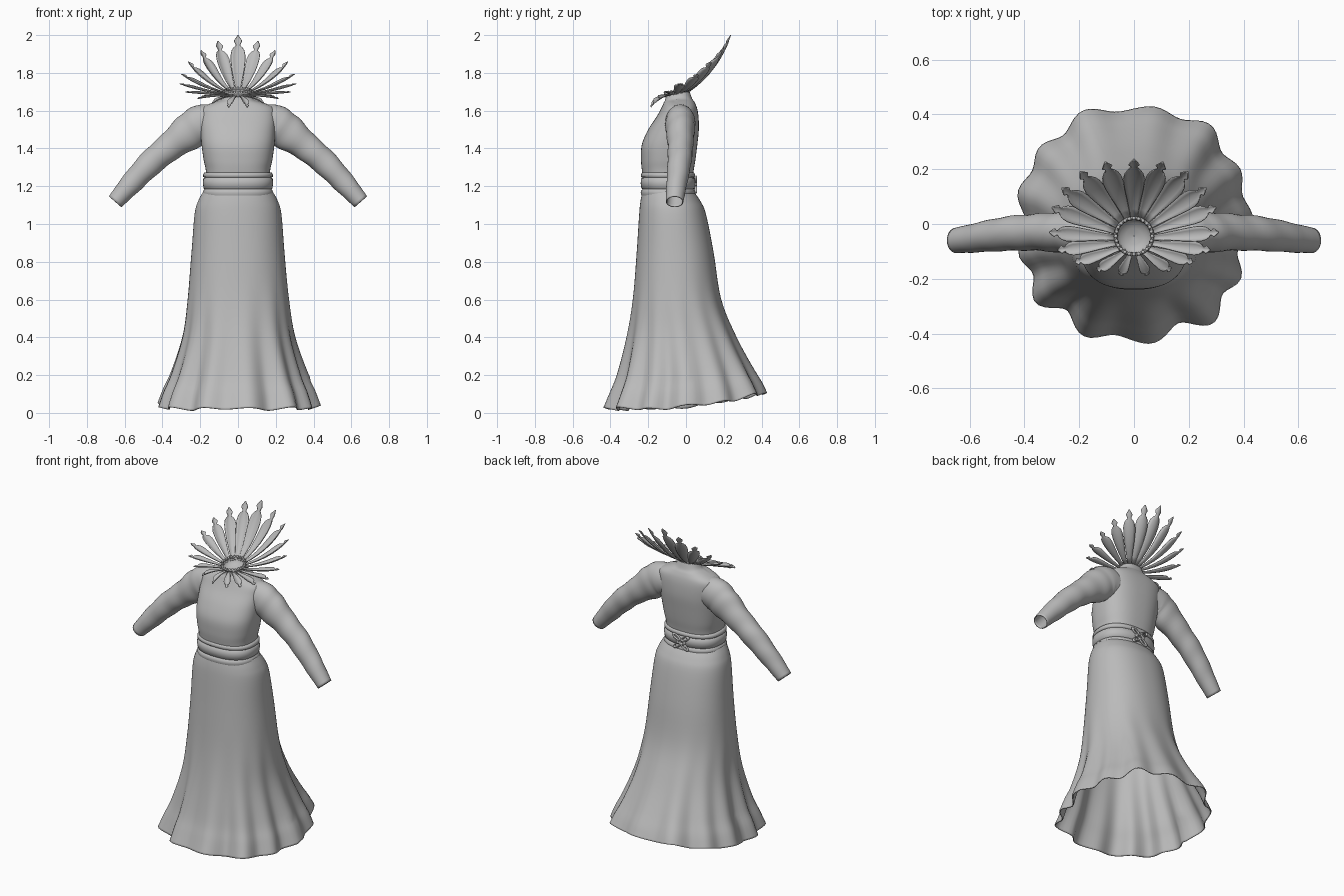
import bpy, math
from mathutils import Vector

cube = bpy.data.objects.get("Cube")
if cube:
    bpy.data.objects.remove(cube, do_unlink=True)

cloth = bpy.data.materials.new("grey cloth")
cloth.use_nodes = True
GREY = (0.5, 0.5, 0.5, 1)
cloth.diffuse_color = GREY
cloth.node_tree.nodes["Principled BSDF"].inputs["Base Color"].default_value = GREY


def finish(obj, thickness=0, angle=50):
    if not obj.data.materials:
        obj.data.materials.append(cloth)
    bpy.ops.object.select_all(action="DESELECT")
    obj.select_set(True)
    bpy.context.view_layer.objects.active = obj
    bpy.ops.object.shade_smooth_by_angle(angle=math.radians(angle))
    if thickness:
        mod = obj.modifiers.new("thickness", "SOLIDIFY")
        mod.thickness = thickness
    return obj


def grid(name, rows, closed=True, thickness=0, angle=50):
    """Skin a list of equally long point rows."""
    n = len(rows[0])
    faces = []
    for r in range(len(rows) - 1):
        for i in range(n if closed else n - 1):
            j = (i + 1) % n
            faces.append((r * n + i, r * n + j, (r + 1) * n + j, (r + 1) * n + i))
    mesh = bpy.data.meshes.new(name)
    mesh.from_pydata([p for row in rows for p in row], [], faces)
    obj = bpy.data.objects.new(name, mesh)
    bpy.context.collection.objects.link(obj)
    return finish(obj, thickness, angle)


def smooth_keys(keys, steps):
    """Catmull-Rom interpolation between key tuples."""
    out = []
    for k in range(len(keys) - 1):
        a, b = keys[max(k - 1, 0)], keys[k]
        c, d = keys[k + 1], keys[min(k + 2, len(keys) - 1)]
        for s in range(steps):
            t = s / steps
            out.append([0.5 * (2 * q + (r - p) * t + (2 * p - 5 * q + 4 * r - u) * t ** 2
                        + (3 * q - p - 3 * r + u) * t ** 3) for p, q, r, u in zip(a, b, c, d)])
    return out + [list(keys[-1])]


def ring(z, half, front, back, n=64, power=0.9):
    """Rounded outline around the body, given its half width and depth range."""
    pts = []
    for i in range(n):
        a = math.tau * i / n
        c, s = math.cos(a), math.sin(a)
        x = half * math.copysign(abs(c) ** power, c)
        y = (front + back) / 2 + (back - front) / 2 * math.copysign(abs(s) ** power, s)
        pts.append(Vector((x, y, z)))
    return pts


# Skirt: flared, with folds that deepen towards a hem raised at the back
rows = []
for z, half, front, back in smooth_keys([
        (0.02, 0.41, -0.415, 0.42), (0.1, 0.385, -0.385, 0.39), (0.2, 0.345, -0.35, 0.345),
        (0.4, 0.288, -0.305, 0.255), (0.6, 0.262, -0.275, 0.18), (0.85, 0.24, -0.255, 0.14),
        (1.05, 0.224, -0.242, 0.1), (1.12, 0.205, -0.235, 0.07), (1.17, 0.178, -0.225, 0.035)], 5):
    row = ring(z, half, front, back, 128)
    low = max(0, 1 - z / 0.8) ** 2
    for i, p in enumerate(row):
        a = math.tau * i / len(row)
        wave = math.cos(13 * a + 0.8 * math.sin(2 * a)) + 0.5 * math.sin(7 * a + 1)
        depth = 0.016 if p.y > 0 else 0.024
        out = Vector((math.cos(a), math.sin(a), 0))
        p += out * wave * depth * low
        t = min(1, max(0, (p.y + 0.25) / 0.65))
        p.z += low * (0.085 * t * t + 0.007 * wave)
    rows.append(row)
grid("skirt", rows, thickness=-0.006)

# Bodice: fuller bust, straight back, sloping shoulders and short neck
rows = [ring(*k, power=0.8) for k in smooth_keys([
    (1.2, 0.168, -0.22, 0.03), (1.28, 0.17, -0.233, 0.04), (1.34, 0.182, -0.238, 0.05),
    (1.42, 0.193, -0.234, 0.06), (1.5, 0.198, -0.2, 0.068), (1.57, 0.2, -0.155, 0.066),
    (1.615, 0.19, -0.13, 0.058), (1.645, 0.13, -0.117, 0.045), (1.665, 0.085, -0.11, 0.032),
    (1.7, 0.068, -0.105, 0.02)], 5)]
for row in rows:
    for p in row:
        p.z -= 0.25 * max(0, p.z - 1.64) * (1 if p.y < -0.05 else 0)
grid("bodice", rows)

# Belt: wide sash with a rolled edge above and below
grid("belt", [ring(z, 0.176 + o, -0.23 - o, 0.04 + o, power=0.85) for z, o in (
    (1.15, -0.01), (1.152, 0.006), (1.165, 0.01), (1.18, 0.006), (1.184, 0.0), (1.188, 0.006),
    (1.215, 0.01), (1.24, 0.008), (1.245, 0.001), (1.25, 0.008), (1.262, 0.008),
    (1.272, 0.003), (1.274, -0.015))], angle=60)

# Knot at the back of the belt
for k, (x, z, tilt) in enumerate([(-0.03, 1.235, 0.5), (0.03, 1.235, -0.5), (0, 1.21, 0),
                                  (-0.025, 1.185, -0.6), (0.025, 1.185, 0.6)]):
    bpy.ops.mesh.primitive_torus_add(location=(x, 0.052, z), rotation=(math.pi / 2, tilt, 0),
                                     major_radius=0.018, minor_radius=0.007,
                                     major_segments=20, minor_segments=8)
    loop = bpy.context.object
    loop.name = "belt_knot_%d" % (k + 1)
    loop.scale = (1.4, 0.6, 1)
    finish(loop)

# Sleeves: bent tubes, softly creased, open at the wrist
path = smooth_keys([
    (0.13, -0.03, 1.535, 0.085, 0.07), (0.19, -0.03, 1.532, 0.095, 0.075),
    (0.26, -0.03, 1.487, 0.092, 0.07), (0.36, -0.03, 1.41, 0.07, 0.062),
    (0.46, -0.035, 1.325, 0.063, 0.058), (0.56, -0.048, 1.22, 0.053, 0.05),
    (0.65, -0.06, 1.118, 0.039, 0.041)], 6)
for side, name in ((1, "left_sleeve"), (-1, "right_sleeve")):
    rows = []
    for k, (x, y, z, r, depth) in enumerate(path):
        a, b = path[max(k - 1, 0)], path[min(k + 1, len(path) - 1)]
        d = Vector((b[0] - a[0], 0, b[2] - a[2])).normalized()
        up = Vector((-d.z, 0, d.x))
        row = []
        for i in range(32):
            t = math.tau * i / 32
            crease = 1 + 0.025 * math.sin(k * 1.1 + 2 * math.sin(t)) * (6 < k < 33)
            p = Vector((x, y, z)) + up * r * crease * math.cos(t)
            p.y += depth * crease * math.sin(t)
            row.append((p.x * side, p.y, p.z))
        rows.append(row if side > 0 else row[::-1])
    grid(name, rows, thickness=0.005)

# Collar petals: cupped, narrow at the root, with a small spade-shaped point
outline = [(0, 0.3), (0.15, 0.42), (0.3, 0.62), (0.45, 0.83), (0.6, 0.98), (0.7, 1), (0.78, 0.85),
           (0.83, 0.55), (0.85, 0.28), (0.88, 0.3), (0.91, 0.5), (0.93, 0.48), (0.97, 0.2), (1, 0.02)]
tips = [(0, 0.235, 2.0), (0.105, 0.225, 1.97), (0.195, 0.19, 1.92), (0.262, 0.13, 1.86),
        (0.298, 0.06, 1.795), (0.308, -0.03, 1.745), (0.278, -0.095, 1.70),
        (0.215, -0.14, 1.665), (0.135, -0.17, 1.64), (0.05, -0.187, 1.62)]
CENTRE = Vector((0, -0.045, 1.69))


def petal(name, tip, angle, width):
    root = CENTRE + Vector((math.sin(angle) * 0.06, math.cos(angle) * 0.06, 0.012 * math.cos(angle)))
    tip = Vector(tip)
    span = tip - root
    flat = Vector((span.x, span.y, 0))
    bend = root + flat * 0.62 + Vector((0, 0, span.z * (0.3 if span.z > 0 else 0.2)))
    across = Vector((flat.y, -flat.x, 0)).normalized()
    rows = []
    for t, w in outline:
        p = root * (1 - t) ** 2 + bend * 2 * t * (1 - t) + tip * t * t
        d = ((bend - root) * (1 - t) + (tip - bend) * t).normalized()
        lift = across.cross(d)
        rows.append([p + across * s * w * width + lift * s * s * w * width * 0.45
                     for s in (-1, -0.6, 0, 0.6, 1)])
    grid(name, rows, closed=False, thickness=0.004, angle=60)


for k, tip in enumerate(tips):
    angle = math.tau * k / 19
    width = 0.037 - 0.0022 * k
    petal("collar_petal_left_%d" % k if k else "collar_petal_back", tip, angle, width)
    if k:
        petal("collar_petal_right_%d" % k, (-tip[0], tip[1], tip[2]), -angle, width)

# Neck bowl, rim and a ring of beads
rows = []
for r, z in ((0.066, 0.012), (0.062, -0.005), (0.05, -0.018), (0.03, -0.027), (0.001, -0.03)):
    rows.append([CENTRE + Vector((r * math.cos(a), r * math.sin(a), z + 0.2 * r * math.sin(a)))
                 for a in (math.tau * i / 40 for i in range(40))])
grid("neck_bowl", rows)
bpy.ops.mesh.primitive_torus_add(location=CENTRE + Vector((0, 0, 0.012)), rotation=(0.2, 0, 0),
                                 major_radius=0.068, minor_radius=0.006,
                                 major_segments=40, minor_segments=8)
bpy.context.object.name = "neck_rim"
finish(bpy.context.object)
for i in range(24):
    a = math.tau * i / 24
    spot = CENTRE + Vector((0.066 * math.cos(a), 0.066 * math.sin(a), 0.018 + 0.013 * math.sin(a)))
    bpy.ops.mesh.primitive_uv_sphere_add(segments=10, ring_count=6, radius=0.007, location=spot)
    bpy.context.object.name = "neck_bead_%d" % (i + 1)
    finish(bpy.context.object)
